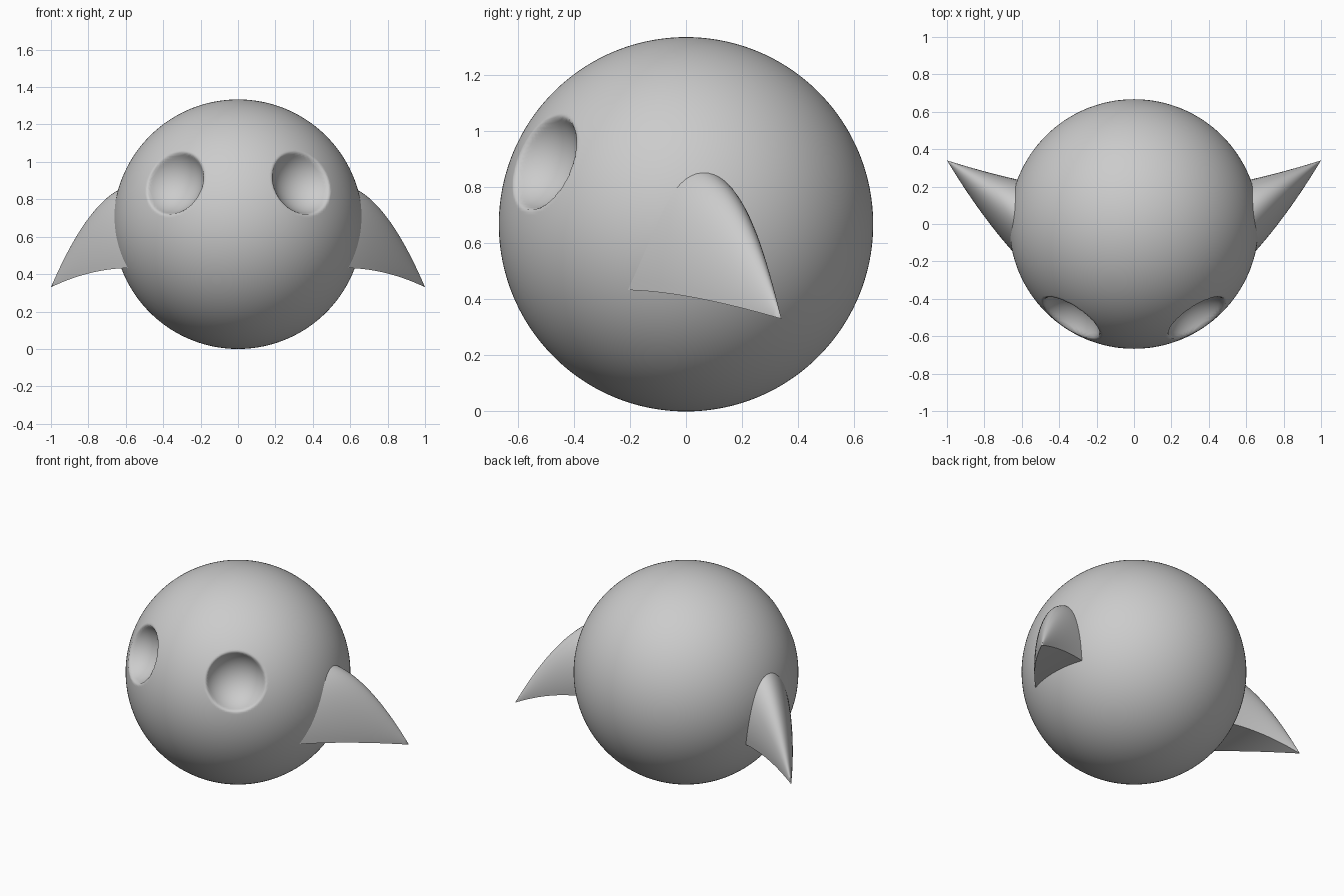
import bpy, bmesh, math
from mathutils import Vector

old = bpy.data.objects.get("Cube")
if old:
    bpy.data.objects.remove(old, do_unlink=True)

# Single clay grey material
grey = bpy.data.materials.new("clay_grey")
grey.use_nodes = True
COLOUR = (0.6, 0.6, 0.6, 1)
grey.diffuse_color = COLOUR
grey.node_tree.nodes["Principled BSDF"].inputs["Base Color"].default_value = COLOUR

RADIUS = 0.667
CENTRE = Vector((0, 0, RADIUS))


def finish(bm, name, angle):
    bmesh.ops.recalc_face_normals(bm, faces=bm.faces)
    mesh = bpy.data.meshes.new(name)
    bm.to_mesh(mesh)
    bm.free()
    mesh.materials.append(grey)
    obj = bpy.data.objects.new(name, mesh)
    bpy.context.collection.objects.link(obj)
    bpy.ops.object.select_all(action='DESELECT')
    obj.select_set(True)
    bpy.context.view_layer.objects.active = obj
    bpy.ops.object.shade_smooth_by_angle(angle=math.radians(angle))
    return obj


# Round body with two bowl-shaped eye sockets, softly blended at the rim
def press_socket(bm, axis, rim=0.176, bowl=0.195, soft=0.014):
    rim_height = math.sqrt(RADIUS ** 2 - rim ** 2)
    bowl_centre = rim_height + math.sqrt(bowl ** 2 - rim ** 2)
    for v in bm.verts:
        height = v.co.dot(axis)
        rho = (v.co - axis * height).length
        if height > 0 and rho < bowl:
            floor = bowl_centre - math.sqrt(bowl ** 2 - rho ** 2)
            blend = max(soft - abs(height - floor), 0) ** 2 / (4 * soft)
            v.co += axis * (min(height, floor) - blend - height)


bm = bmesh.new()
bmesh.ops.create_icosphere(bm, subdivisions=7, radius=RADIUS)
for side in (-1, 1):
    press_socket(bm, Vector((side * 0.52, -0.78, 0.34)).normalized())
bmesh.ops.translate(bm, verts=bm.verts, vec=CENTRE)
finish(bm, "body", 80)


# Flippers: arched sections with a flat underside, tapering to a swept tip
def curve(start, end, bulge, u):
    return start + (end - start) * u + 4 * u * (1 - u) * bulge


def build_flipper(side, name, rings=28, segments=32, tuck=0.25):
    bm = bmesh.new()
    loops = []
    for i in range(rings):
        u = -0.3 + 1.3 * i / rings
        x = curve(0.64, 1.0, 0, u)
        front, back = curve(-0.16, 0.34, -0.025, u), curve(0.237, 0.34, -0.004, u)
        low, top = curve(0.43, 0.33, 0.018, u), curve(0.85, 0.33, 0.08, u)
        mid, half = (front + back) / 2, (back - front) / 2
        loop = []
        for j in range(segments + 1):
            a = -tuck + (math.pi + 2 * tuck) * j / segments
            lift = (math.sin(a) + math.sin(tuck)) / (1 + math.sin(tuck))
            y = mid - half * math.cos(a) + 0.1 * half * lift
            loop.append(bm.verts.new((side * x, y, low + (top - low) * lift)))
        loops.append(loop)
    tip = bm.verts.new((side, 0.34, 0.33))
    count = segments + 1
    for a, b in zip(loops, loops[1:]):
        for j in range(count):
            k = (j + 1) % count
            bm.faces.new((a[j], a[k], b[k], b[j]))
    for j in range(count):
        bm.faces.new((loops[-1][j], loops[-1][(j + 1) % count], tip))
    bm.faces.new(loops[0])
    finish(bm, name, 40)


build_flipper(1, "left_flipper")
build_flipper(-1, "right_flipper")
